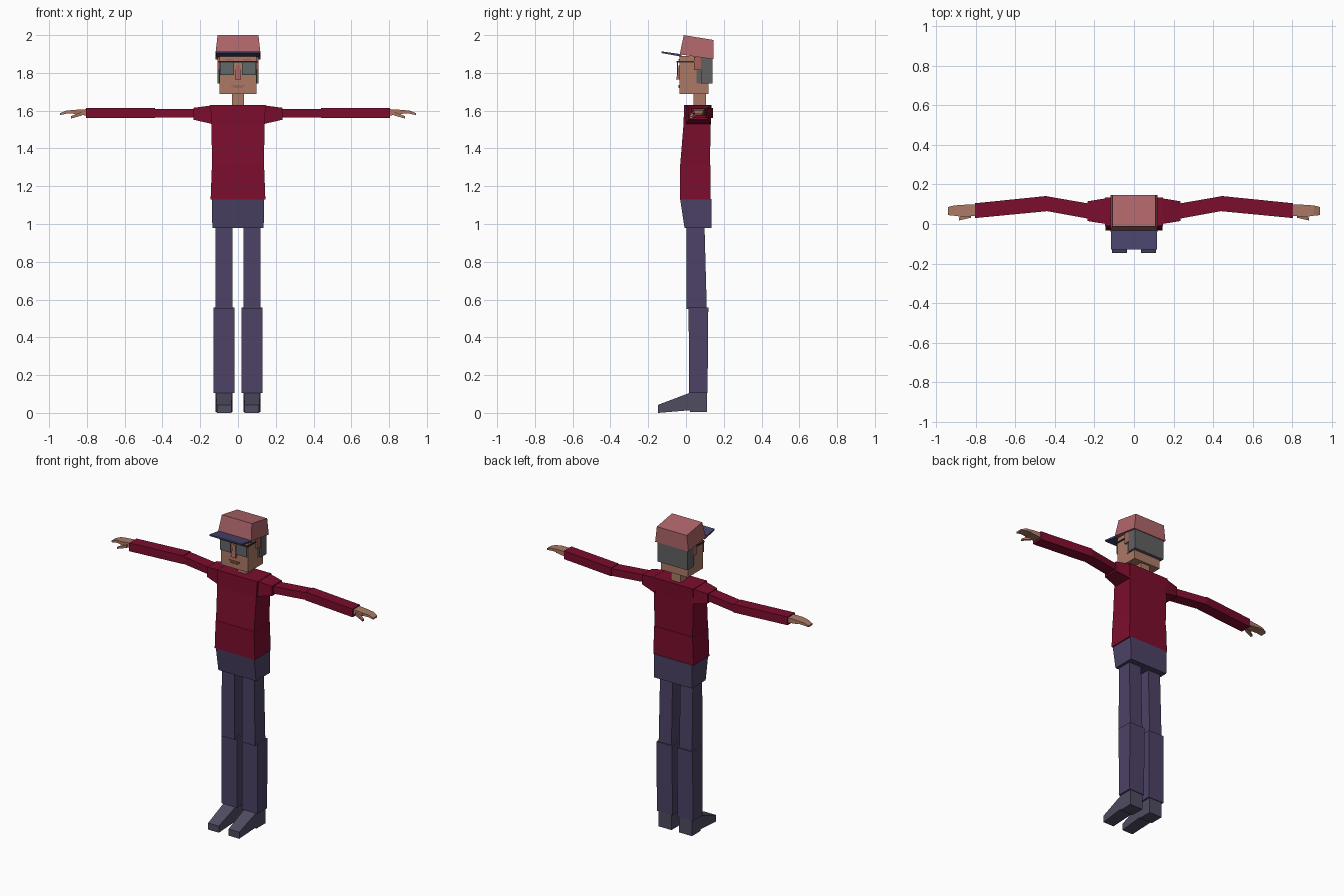
import bpy, bmesh

if "Cube" in bpy.data.objects:
    bpy.data.objects.remove(bpy.data.objects["Cube"])


def material(name, r, g, b):
    m = bpy.data.materials.new(name)
    lin = [((c / 255 + 0.055) / 1.055) ** 2.4 if c > 10 else c / 255 / 12.92 for c in (r, g, b)]
    m.diffuse_color = (*lin, 1)
    m.use_nodes = True
    m.node_tree.nodes["Principled BSDF"].inputs["Base Color"].default_value = m.diffuse_color
    return m


SHIRT = material("crimson shirt", 124, 13, 45)
PANTS = material("indigo trousers", 76, 66, 101)
SHOE = material("grey shoe", 80, 76, 98)
SKIN = material("skin", 172, 122, 102)
PINK = material("pink cap", 176, 102, 106)
FLUSH = material("flushed skin", 165, 98, 90)
BRIM = material("navy brim", 72, 68, 108)
HAIR = material("grey hair", 97, 97, 97)
LENS = material("smoky lens", 98, 104, 104)
FRAME = material("dark frame", 50, 42, 42)


def zrect(z, x0, x1, y0, y1, z_back=None):
    """Rectangle across z; z_back tilts the rear edge."""
    zb = z if z_back is None else z_back
    return [(x0, y0, z), (x1, y0, z), (x1, y1, zb), (x0, y1, zb)]


def xrect(x, y0, y1, z0, z1):
    return [(x, y0, z0), (x, y1, z0), (x, y1, z1), (x, y0, z1)]


def yrect(y, x0, x1, z0, z1):
    return [(x0, y, z0), (x1, y, z0), (x1, y, z1), (x0, y, z1)]


def loft(name, mat, sections, mirror=False):
    """Closed solid through a series of four-point sections."""
    bm = bmesh.new()
    rings = [[bm.verts.new(p) for p in s] for s in sections]
    bm.faces.new(rings[0])
    bm.faces.new(rings[-1])
    for a, b in zip(rings, rings[1:]):
        for i in range(4):
            j = (i + 1) % 4
            bm.faces.new((a[i], a[j], b[j], b[i]))
    bmesh.ops.recalc_face_normals(bm, faces=bm.faces[:])
    me = bpy.data.meshes.new(name)
    bm.to_mesh(me)
    bm.free()
    me.materials.append(mat)
    ob = bpy.data.objects.new(name, me)
    bpy.context.collection.objects.link(ob)
    if mirror:
        ob.modifiers.new("mirror", 'MIRROR').use_mirror_merge = False
    return ob


def box(name, mat, x0, x1, y0, y1, z0, z1, mirror=False):
    return loft(name, mat, [zrect(z0, x0, x1, y0, y1), zrect(z1, x0, x1, y0, y1)], mirror)


# Torso and hips
loft("chest", SHIRT, [zrect(1.31, -.137, .137, -.031, .127),
                      zrect(1.53, -.141, .141, -.013, .13),
                      zrect(1.63, -.146, .146, -.01, .135)])
loft("waist", SHIRT, [zrect(1.13, -.145, .145, -.033, .13),
                      zrect(1.312, -.138, .138, -.033, .13)])
loft("hips", PANTS, [zrect(.98, -.136, .136, -.008, .134),
                     zrect(1.132, -.138, .138, -.031, .134)])

# Legs and shoes
loft("thigh", PANTS, [zrect(.55, .028, .12, .002, .11),
                      zrect(.99, .028, .118, .002, .098)], True)
loft("shin", PANTS, [zrect(.105, .018, .13, .016, .114),
                     zrect(.558, .018, .13, .014, .118)], True)
box("heel", SHOE, .028, .12, .02, .11, .005, .108, True)
loft("toe", SHOE, [yrect(-.147, .035, .112, 0, .043),
                   yrect(.022, .03, .118, .014, .107)], True)

# Arms
loft("shoulder", SHIRT, [xrect(.13, -.002, .132, 1.528, 1.629),
                         xrect(.235, .015, .115, 1.552, 1.615)], True)
loft("upper_arm", SHIRT, [xrect(.22, .025, .102, 1.563, 1.61),
                          xrect(.44, .065, .14, 1.563, 1.61)], True)
loft("forearm", SHIRT, [xrect(.44, .065, .142, 1.56, 1.614),
                        xrect(.805, .03, .105, 1.56, 1.614)], True)

# Hands
loft("palm", SKIN, [xrect(.8, .042, .1, 1.574, 1.608),
                    xrect(.87, .035, .097, 1.582, 1.604)], True)
loft("fingers", SKIN, [xrect(.868, .036, .097, 1.586, 1.604),
                       xrect(.91, .042, .094, 1.584, 1.6),
                       xrect(.943, .045, .086, 1.576, 1.586)], True)
loft("thumb", SKIN, [xrect(.825, .032, .055, 1.575, 1.595),
                     xrect(.885, .018, .034, 1.558, 1.57)], True)

# Neck and head
box("neck", SKIN, -.033, .033, .04, .105, 1.61, 1.7)
box("head", SKIN, -.097, .097, -.034, .12, 1.687, 1.89)
box("hair", HAIR, -.109, .109, .08, .14, 1.745, 1.89)
box("ear", FLUSH, .09, .108, .042, .079, 1.815, 1.885, True)
box("sideburn", HAIR, .09, .1, .055, .081, 1.745, 1.82, True).hide_render = False

# Face
loft("nose", FLUSH, [zrect(1.765, -.017, .017, -.052, -.03),
                     zrect(1.84, -.01, .01, -.038, -.03)])
box("upper_lip", FLUSH, -.037, .037, -.04, -.033, 1.729, 1.737)
box("lower_lip", FLUSH, -.025, .025, -.041, -.033, 1.72, 1.728)
box("eyebrow", FLUSH, .025, .07, -.039, -.033, 1.866, 1.874, True)

# Glasses
box("lens", LENS, .02, .095, -.048, -.043, 1.79, 1.858, True)
box("glasses_bar", FRAME, -.1, .1, -.05, -.042, 1.856, 1.864)
box("glasses_temple", FRAME, .097, .102, -.046, .045, 1.855, 1.863, True)

# Cap
loft("cap", PINK, [zrect(1.898, -.12, .12, -.033, .146, 1.872),
                   zrect(2.0, -.108, .108, -.012, .146, 1.974)])
loft("cap_brim", BRIM, [yrect(-.13, -.116, .116, 1.905, 1.914),
                        yrect(-.025, -.118, .118, 1.886, 1.899)])
